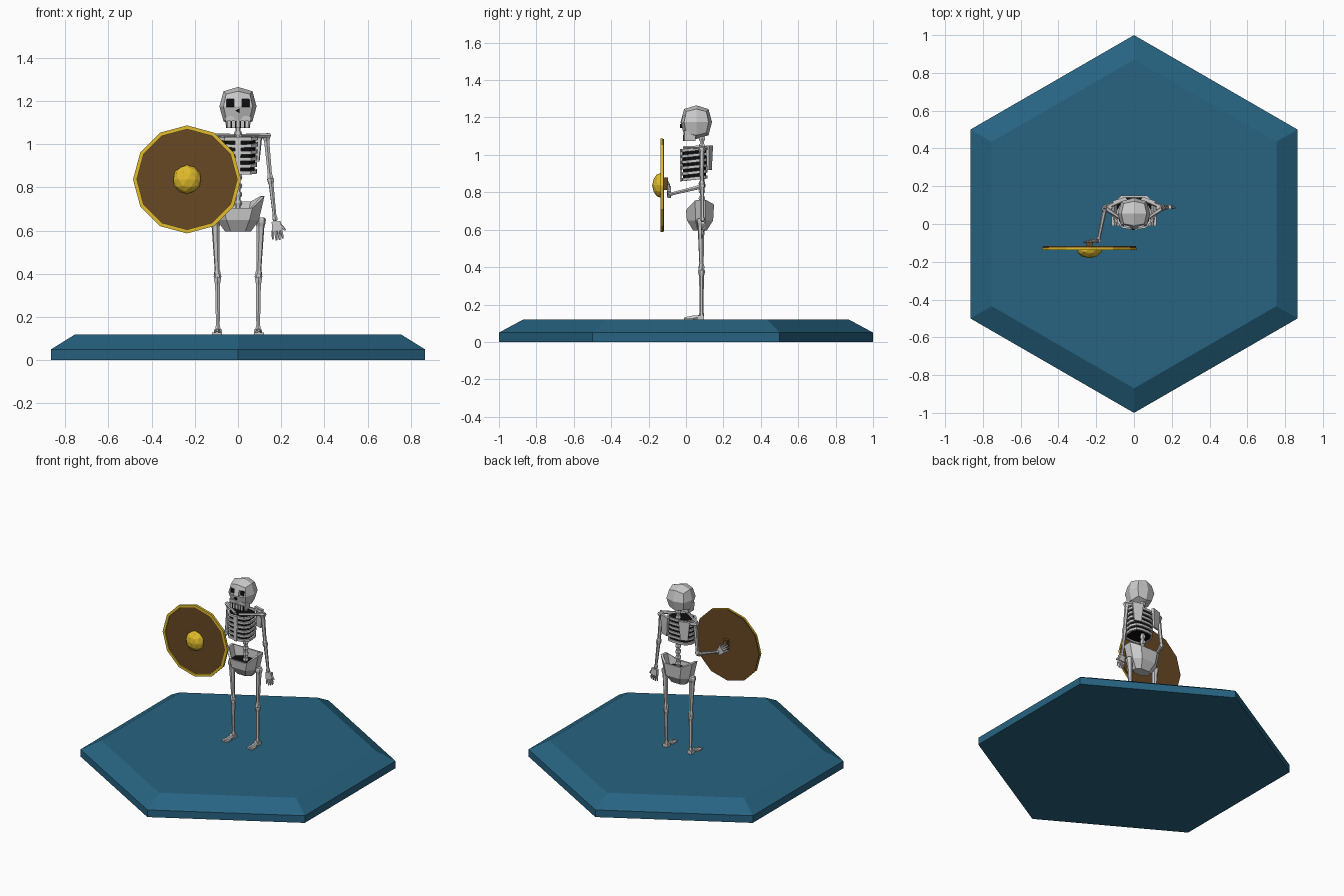
import bpy, bmesh, math
from mathutils import Vector, Matrix

if "Cube" in bpy.data.objects:
    bpy.data.objects.remove(bpy.data.objects["Cube"])


def material(name, rgb):
    m = bpy.data.materials.new(name)
    m.diffuse_color = (*rgb, 1)
    m.use_nodes = True
    m.node_tree.nodes["Principled BSDF"].inputs["Base Color"].default_value = m.diffuse_color
    return m


BLUE = material("blue", (0.02, 0.125, 0.22))
WOOD = material("wood", (0.14, 0.065, 0.018))
GOLD = material("gold", (0.75, 0.5, 0.025))
DARK = material("dark", (0.004, 0.004, 0.004))


def finish(name, bm, mat=None):
    bmesh.ops.recalc_face_normals(bm, faces=bm.faces)
    me = bpy.data.meshes.new(name)
    bm.to_mesh(me)
    bm.free()
    ob = bpy.data.objects.new(name, me)
    bpy.context.collection.objects.link(ob)
    if mat:
        me.materials.append(mat)
    return ob


def loft(name, rings, mat=None, wrap=False):
    """Skin a list of closed rings; cap the ends, or join last to first."""
    bm = bmesh.new()
    vs = [[bm.verts.new(p) for p in r] for r in rings]
    n = len(vs[0])
    for k in range(len(vs) if wrap else len(vs) - 1):
        a, b = vs[k], vs[(k + 1) % len(vs)]
        for i in range(n):
            j = (i + 1) % n
            bm.faces.new((a[i], a[j], b[j], b[i]))
    if not wrap:
        bm.faces.new(vs[0])
        bm.faces.new(vs[-1])
    return finish(name, bm, mat)


def box(name, c, size, mat=None, rot=None, taper=1.0):
    bm = bmesh.new()
    bmesh.ops.create_cube(bm, size=1)
    for v in bm.verts:
        s = taper if v.co.z < 0 else 1
        v.co = Vector((v.co.x * size[0] * s, v.co.y * size[1] * s, v.co.z * size[2]))
    m = Matrix.Translation(c) @ (rot.to_4x4() if rot else Matrix())
    bm.transform(m)
    return finish(name, bm, mat)


def rod(name, a, b, profile, sides=6):
    """Bone-like rod: profile is a list of (fraction along, radius)."""
    a, b = Vector(a), Vector(b)
    q = (b - a).to_track_quat('Z', 'Y')
    rings = []
    for t, r in profile:
        rings.append([a.lerp(b, t) + q @ Vector((r * math.cos(2 * math.pi * i / sides),
                                                 r * math.sin(2 * math.pi * i / sides), 0))
                      for i in range(sides)])
    return loft(name, rings)


def bone(name, a, b, r1, r2, knob=1.4):
    return rod(name, a, b, [(0, r1), (.03, r1 * knob), (.08, r1 * knob), (.15, r1),
                            (.87, r2), (.93, r2 * knob), (.97, r2 * knob), (1, r2)])


def disc_ring(r, y, n=12):
    return [(SX + r * math.sin(2 * math.pi * i / n), y, SZ + r * math.cos(2 * math.pi * i / n))
            for i in range(n)]


# Hexagonal base with a chamfered top edge
loft("hex_base", [[(r * math.sin(i * math.pi / 3), r * math.cos(i * math.pi / 3), z)
                   for i in range(6)] for r, z in ((1, 0), (1, .05), (.87, .12))], BLUE)

# Round shield: boards, rim, boss and grip
SX, SZ = -.236, .837
loft("shield_board", [disc_ring(.23, -.132), disc_ring(.23, -.126),
                      disc_ring(.247, -.126), disc_ring(.247, -.117)], WOOD)
loft("shield_rim", [disc_ring(.25, -.124), disc_ring(.25, -.137),
                    disc_ring(.232, -.137), disc_ring(.232, -.124)], GOLD, wrap=True)
bm = bmesh.new()
bmesh.ops.create_icosphere(bm, subdivisions=2, radius=1)
bm.transform(Matrix.Translation((SX, -.134, SZ)) @ Matrix.Diagonal((.067, .047, .067, 1)))
bmesh.ops.bisect_plane(bm, geom=bm.verts[:] + bm.edges[:] + bm.faces[:],
                       plane_co=(0, -.13, 0), plane_no=(0, 1, 0), clear_outer=True)
finish("shield_boss", bm, GOLD)
box("shield_grip", (SX, -.107, SZ + .008), (.03, .022, .068), WOOD)

# Skull: a once-divided cube pushed out to a ball, with cut eye sockets
bm = bmesh.new()
bmesh.ops.create_cube(bm, size=2)
bmesh.ops.subdivide_edges(bm, edges=bm.edges[:], cuts=1, use_grid_fill=True)
for v in bm.verts:
    d = v.co.normalized()
    k = 1.1 if sum(abs(c) > .1 for c in d) > 1 else 1.0
    v.co = Vector((d.x * .086 * k, .055 + d.y * .084 * k, 1.175 + d.z * .09 * k))
skull = finish("skull", bm)
for s, side in ((-1, "right"), (1, "left")):
    cut = box("eye_cutter_" + side, (s * .036, -.02, 1.19), (.036, .06, .038))
    cut.hide_render = True
    cut.hide_viewport = True
    mod = skull.modifiers.new("eye_" + side, 'BOOLEAN')
    mod.operation, mod.object, mod.solver = 'DIFFERENCE', cut, 'EXACT'
    box("eye_socket_" + side, (s * .036, .007, 1.19), (.0355, .01, .0375), DARK)
rod("nose_hole", (0, -.033, 1.155), (0, -.01, 1.155), [(0, .012), (1, .012)], 3).data.materials.append(DARK)

# Jaw, mouth and teeth
box("jaw", (0, .022, 1.102), (.122, .064, .056), taper=.9)
box("mouth", (0, -.009, 1.091), (.108, .008, .034), DARK)
for i in range(5):
    box(f"tooth_{i + 1}", ((i - 2) * .021, -.013, 1.092), (.013, .008, .034))

# Spine with stacked vertebrae
rod("spine", (0, .085, .62), (0, .085, 1.12), [(0, .012), (1, .012)])
for i in range(11):
    z = .675 + i * .04
    rod(f"vertebra_{i + 1}", (0, .085, z), (0, .085, z + .024), [(0, .016), (.5, .02), (1, .016)])

# Rib cage: flat bands around a dark hollow
half = [(.03, .118), (.07, .108), (.092, .07), (.09, .01), (.062, -.022), (.018, -.028)]
outline = half + [(-x, y) for x, y in reversed(half)]


def rib_ring(k, z, sag=0.0):
    return [(x * k, .048 + (y - .048) * k, z + sag * (y - .048)) for x, y in outline]


for i in range(6):
    z, k = .875 + i * .031, .95 + .05 * min(i, 4) / 4
    loft(f"rib_{i + 1}", [rib_ring(k, z - .008, .1), rib_ring(k, z + .008, .1),
                          rib_ring(k * .87, z + .008, .1), rib_ring(k * .87, z - .008, .1)], wrap=True)
loft("rib_hollow", [rib_ring(.82, .87), rib_ring(.88, .95), rib_ring(.88, 1.03)], DARK)
box("breastbone", (0, -.026, .945), (.03, .014, .175), taper=.7)

# Pelvis: a bowl with raised wings and a dark inside
def pelvis_ring(rx, ry, zs):
    shape = [(.55, -1), (1, -.35), (1, .4), (.55, 1)]
    pts = [(x * rx, .075 + y * ry, z) for (x, y), z in zip(shape, zs)]
    return pts + [(-x, y, z) for x, y, z in reversed(pts)]


rim = (.705, .757, .76, .735)
low = [pelvis_ring(.06, .036, (.595,) * 4), pelvis_ring(.097, .07, (.65,) * 4),
       pelvis_ring(.122, .075, rim)]
loft("pelvis", low + [pelvis_ring(.106, .064, rim), pelvis_ring(.084, .058, (.66,) * 4)])
loft("pelvis_hollow", [pelvis_ring(.083, .057, (.655,) * 4),
                       pelvis_ring(.098, .06, (.675, .685, .685, .68))], DARK)


# Hand: palm, fingers and thumb, hanging along local -z
def hand(name, place, flip):
    parts = [box(name + "_palm", (0, 0, -.03), (.042, .02, .045), taper=1.1)]
    for i in range(4):
        x = (i - 1.5) * .0125
        end = -.098 + .006 * abs(i - 1.4)
        parts.append(rod(f"{name}_finger_{i + 1}", (x, 0, -.048), (x * 1.25, -.006, end),
                         [(0, .007), (.55, .0065), (1, .004)], 5))
    parts.append(rod(name + "_thumb", (flip * .012, 0, -.02), (flip * .038, -.004, -.052),
                     [(0, .008), (.6, .007), (1, .004)], 5))
    for p in parts:
        p.data.transform(place)


# Shoulders and legs, mirrored
for s, side in ((-1, "right"), (1, "left")):
    rod("collarbone_" + side, (s * .012, -.01, 1.04), (s * .145, .08, 1.04),
        [(0, .009), (.5, .008), (1, .013)])
    box("shoulder_blade_" + side, (s * .075, .125, .985), (.075, .018, .13),
        rot=Matrix.Rotation(s * -.3, 3, 'Z'), taper=.65)
    rod("shoulder_ridge_" + side, (s * .06, .125, 1.035), (s * .145, .09, 1.035),
        [(0, .01), (1, .012)])
    bone("thigh_" + side, (s * .105, .08, .66), (s * .095, .083, .385), .019, .012, 1.3)
    box("hip_joint_" + side, (s * .09, .08, .645), (.05, .03, .03))
    rod("knee_" + side, (s * .095, .082, .375), (s * .095, .082, .4),
        [(0, .014), (.5, .018), (1, .014)])
    bone("shin_" + side, (s * .095, .083, .39), (s * .093, .083, .13), .013, .010, 1.35)
    box("heel_" + side, (s * .093, .08, .131), (.038, .034, .022))
    rod("foot_" + side, (s * .094, .08, .131), (s * .097, -.008, .126),
        [(0, .015), (.5, .014), (1, .007)], 6)
    box("toes_" + side, (s * .097, .014, .124), (.046, .05, .009))

# Hanging arm
bone("upper_arm_left", (.13, .085, 1.045), (.15, .085, .835), .014, .011)
bone("forearm_left", (.15, .085, .845), (.172, .088, .645), .012, .009)
hand("hand_left", Matrix.Translation((.176, .09, .65)) @ Matrix.Rotation(-.1, 4, 'Y'), 1)

# Shield arm
bone("upper_arm_right", (-.13, .085, 1.045), (-.153, .09, .825), .014, .011)
bone("forearm_right", (-.152, .09, .832), (-.19, -.092, .788), .012, .009)
hand("hand_right", Matrix.Translation((-.183, -.09, .782)) @ Matrix.Rotation(math.radians(128), 4, 'Y'), -1)
